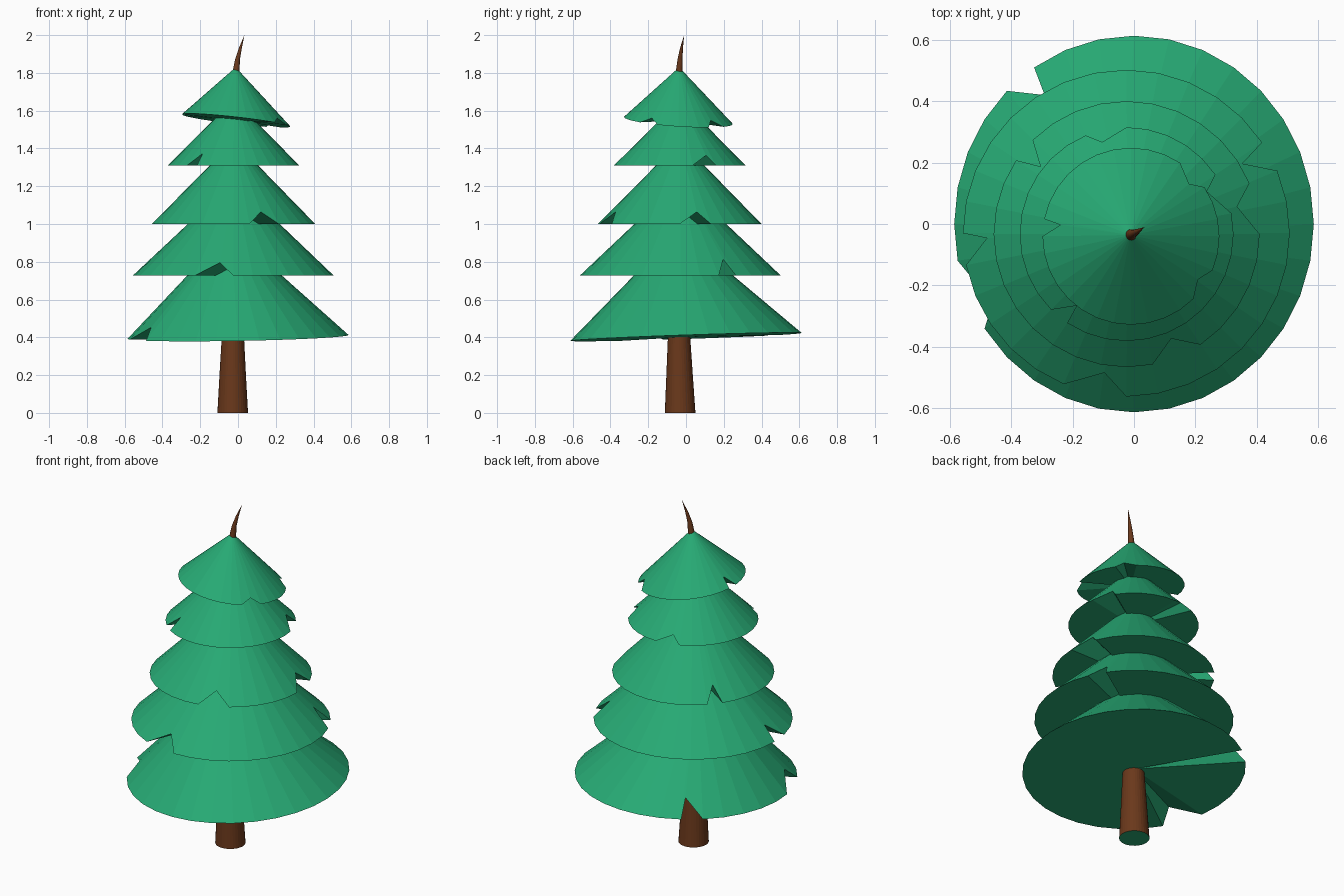
import bpy, bmesh, math
from mathutils import Vector

if "Cube" in bpy.data.objects:
    bpy.data.objects.remove(bpy.data.objects["Cube"])


def material(name, rgb):
    m = bpy.data.materials.new(name)
    m.diffuse_color = (*rgb, 1)
    m.use_nodes = True
    m.node_tree.nodes["Principled BSDF"].inputs["Base Color"].default_value = m.diffuse_color
    return m


GREEN = material("pine green", (0.02, 0.40, 0.175))
BROWN = material("bark brown", (0.145, 0.040, 0.011))
SIDES = 32


def finish(bm, name, mats):
    bmesh.ops.recalc_face_normals(bm, faces=bm.faces)
    me = bpy.data.meshes.new(name)
    bm.to_mesh(me)
    bm.free()
    for m in mats:
        me.materials.append(m)
    ob = bpy.data.objects.new(name, me)
    bpy.context.collection.objects.link(ob)
    return ob


def tier(name, centre, radius, apex, wide, narrow, tilt=(0, 0), squash=1.0):
    """Closed cone with rim notches: wide ones slide a rim vertex up the
    slope, narrow ones add a raised vertex between two rim vertices."""
    bm = bmesh.new()
    tip = bm.verts.new(apex)
    hub = bm.verts.new(centre)
    points = [(i * 360 / SIDES, 1.0) for i in range(SIDES)]
    for ang, r in wide:
        points[round(ang * SIDES / 360) % SIDES] = (ang, r / radius)
    points = sorted(points + [(ang, r / radius) for ang, r in narrow])
    rim = []
    for ang, k in points:
        a = math.radians(ang)
        x, y = squash * radius * math.cos(a), radius * math.sin(a)
        p = Vector(centre) + Vector((x, y, tilt[0] * x + tilt[1] * y))
        rim.append(bm.verts.new(Vector(apex).lerp(p, k)))
    for a, b in zip(rim, rim[1:] + rim[:1]):
        bm.faces.new((tip, a, b))
        bm.faces.new((hub, b, a))
    finish(bm, name, [GREEN])


# Foliage tiers, bottom to top: notches as (angle, radius)
tier("foliage_tier_1", (0, 0, 0.402), 0.613, (-0.04, -0.04, 0.97),
     [(208, 0.54)], [(125, 0.52)], (0.018, 0.034), 0.955)
tier("foliage_tier_2", (-0.025, -0.03, 0.727), 0.532, (-0.02, -0.03, 1.23),
     [(261, 0.46)], [(31, 0.44), (182, 0.455)])
tier("foliage_tier_3", (-0.024, -0.033, 1.0), 0.433, (-0.02, -0.03, 1.44),
     [(14, 0.37), (293, 0.37)], [(142, 0.357)])
tier("foliage_tier_4", (-0.024, -0.033, 1.31), 0.348, (-0.02, -0.03, 1.66),
     [(28, 0.295), (105, 0.31)], [(235, 0.285)])
tier("foliage_tier_5", (-0.01, -0.04, 1.548), 0.288, (-0.012, -0.036, 1.83),
     [(42, 0.255), (327, 0.26)], [(171, 0.232)], (-0.112, -0.065))

# Trunk: tapered tube ending in a bent tip, (x, y, z, radius)
path = [(-0.028, -0.031, 0.0, 0.081), (-0.028, -0.034, 0.2, 0.070),
        (-0.027, -0.037, 0.42, 0.058), (-0.02, -0.036, 1.2, 0.035),
        (-0.011, -0.036, 1.80, 0.019), (-0.003, -0.032, 1.87, 0.013),
        (0.012, -0.024, 1.93, 0.008)]
bm = bmesh.new()
rings = []
for x, y, z, r in path:
    rings.append([bm.verts.new((x + r * math.cos(2 * math.pi * i / SIDES),
                                y + r * math.sin(2 * math.pi * i / SIDES), z))
                  for i in range(SIDES)])
for lo, hi in zip(rings, rings[1:]):
    for i in range(SIDES):
        j = (i + 1) % SIDES
        bm.faces.new((lo[i], lo[j], hi[j], hi[i]))
end = bm.verts.new((0.034, -0.010, 2.0))
for i in range(SIDES):
    bm.faces.new((rings[-1][i], rings[-1][(i + 1) % SIDES], end))
# underside of the trunk is green
bm.faces.new(rings[0][::-1]).material_index = 1
finish(bm, "trunk", [BROWN, GREEN])
